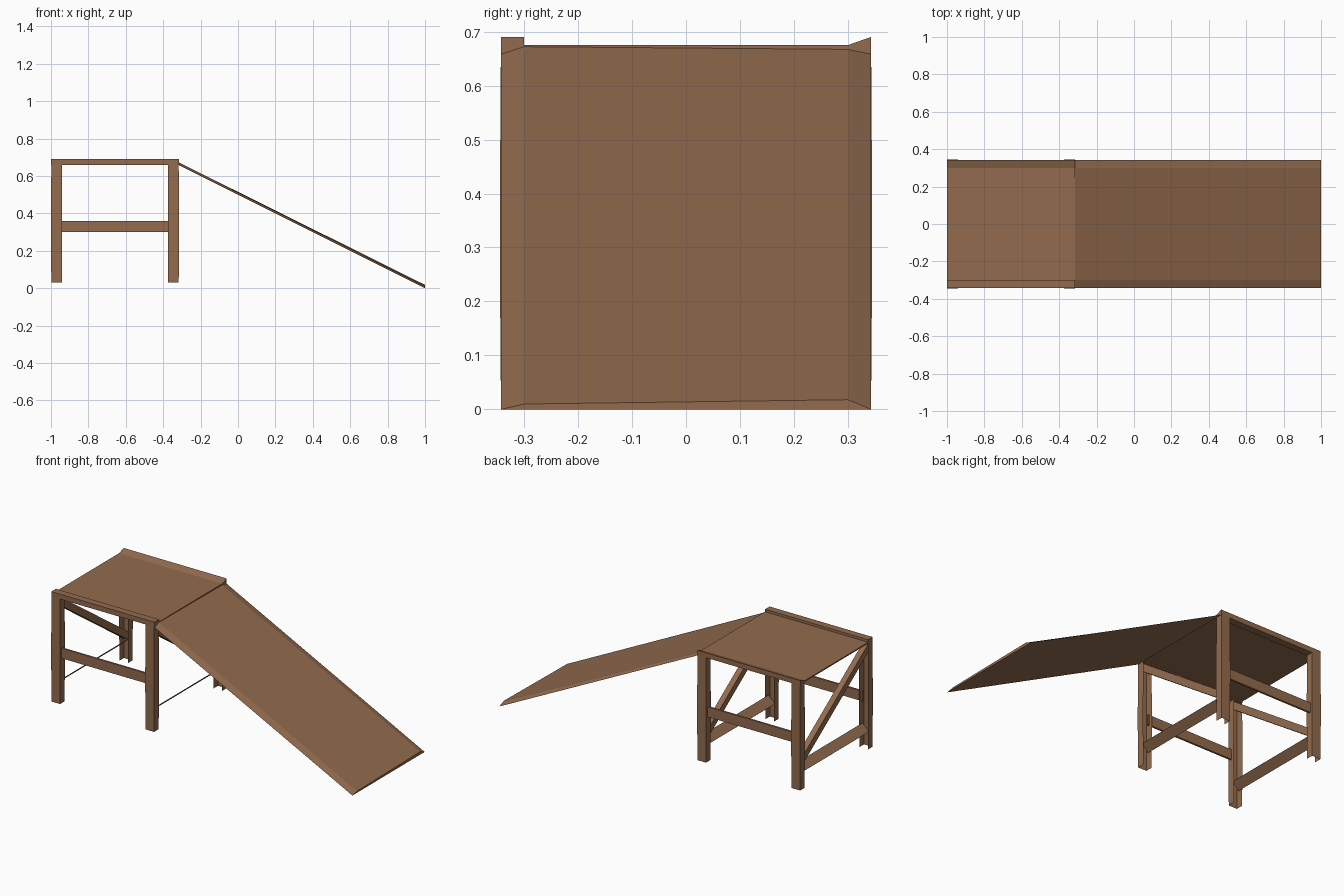
import bpy

cube = bpy.data.objects.get("Cube")
if cube:
    bpy.data.objects.remove(cube, do_unlink=True)

wood = bpy.data.materials.new("brown_wood")
wood.use_nodes = True
wood.diffuse_color = (0.29, 0.148, 0.077, 1)
wood.node_tree.nodes["Principled BSDF"].inputs["Base Color"].default_value = wood.diffuse_color

LEFT, RIGHT = -1.0, -0.315      # platform ends
IN, OUT = 0.30, 0.343           # inner and outer edge of the long sides
LEG = 0.06


def make(name, verts, faces):
    mesh = bpy.data.meshes.new(name)
    mesh.from_pydata(verts, [], faces)
    mesh.materials.append(wood)
    obj = bpy.data.objects.new(name, mesh)
    bpy.context.collection.objects.link(obj)
    # consistent outward normals
    import bmesh
    bm = bmesh.new()
    bm.from_mesh(mesh)
    bmesh.ops.recalc_face_normals(bm, faces=bm.faces)
    bm.to_mesh(mesh)
    bm.free()
    return obj


def loft(name, rings, closed=True):
    """Join equal rings of points; open rings give a channel without caps."""
    n = len(rings[0])
    verts = [p for ring in rings for p in ring]
    faces = []
    for r in range(len(rings) - 1):
        for i in range(n if closed else n - 1):
            j = (i + 1) % n
            faces.append((r * n + i, r * n + j, r * n + n + j, r * n + n + i))
    if closed:
        faces += [tuple(range(n)), tuple(range(len(verts) - n, len(verts)))]
    return make(name, verts, faces)


def beam(name, profile, x0, x1):
    """Extrude a (y, z) profile along x."""
    return loft(name, [[(x, y, z) for y, z in profile] for x in (x0, x1)])


def rect(y0, y1, z0, z1):
    return [(y0, z0), (y1, z0), (y1, z1), (y0, z1)]


# Platform deck with a square front edge and a sloped back lip
beam("deck", rect(-IN, IN, 0.667, 0.675), LEFT, RIGHT)
beam("front_edge", rect(-OUT, -IN, 0.66, 0.69), LEFT, RIGHT)
beam("back_lip", [(IN, 0.66), (OUT, 0.66), (OUT, 0.69), (IN, 0.675)], LEFT, RIGHT)

# Ramp with bevelled long edges
top = [(-OUT, 0.658), (-IN, 0.672), (IN, 0.667), (OUT, 0.658)]
foot = [(-OUT, 0.0), (-IN, 0.01), (IN, 0.018), (OUT, 0.0)]
loft("ramp", [[(RIGHT, y, z) for y, z in top], [(1.0, y, z) for y, z in foot]])

# Legs: channels open towards the inside, slightly swollen at the rail joint
for side, s in (("front", -1), ("back", 1)):
    for end, x0 in (("right", LEFT), ("left", RIGHT - LEG)):
        rings = []
        for z, swell in ((0.03, 0), (0.28, 0.002), (0.37, 0.002), (0.662, 0)):
            a, b = x0 + 0.002 - swell, x0 + LEG - 0.002 + swell
            y = s * (OUT + swell)
            rings.append([(a, s * IN, z), (a, y, z), (b, y, z), (b, s * IN, z)])
        loft(f"{side}_{end}_leg", rings, closed=False)
    # Long rail between the legs
    ys = sorted((s * 0.318, s * 0.33))
    beam(f"{side}_rail", rect(*ys, 0.30, 0.36), LEFT + LEG - 0.01, RIGHT - LEG + 0.01)

# End frames: a tilted low rail and a diagonal brace
for end, xc in (("right", LEFT + LEG / 2), ("left", RIGHT - LEG / 2)):
    strip = [(xc - 0.024, 0.13), (xc - 0.021, 0.127), (xc + 0.024, 0.167), (xc + 0.021, 0.17)]
    loft(f"{end}_low_rail", [[(x, y, z) for x, z in strip] for y in (-0.32, 0.32)])
    rings = []
    for y, z in ((0.32, 0.16), (-0.32, 0.61)):
        rings.append([(xc - 0.02, y, z), (xc + 0.015, y, z),
                      (xc + 0.015, y, z + 0.05), (xc - 0.02, y, z + 0.05)])
    loft(f"{end}_brace", rings)
